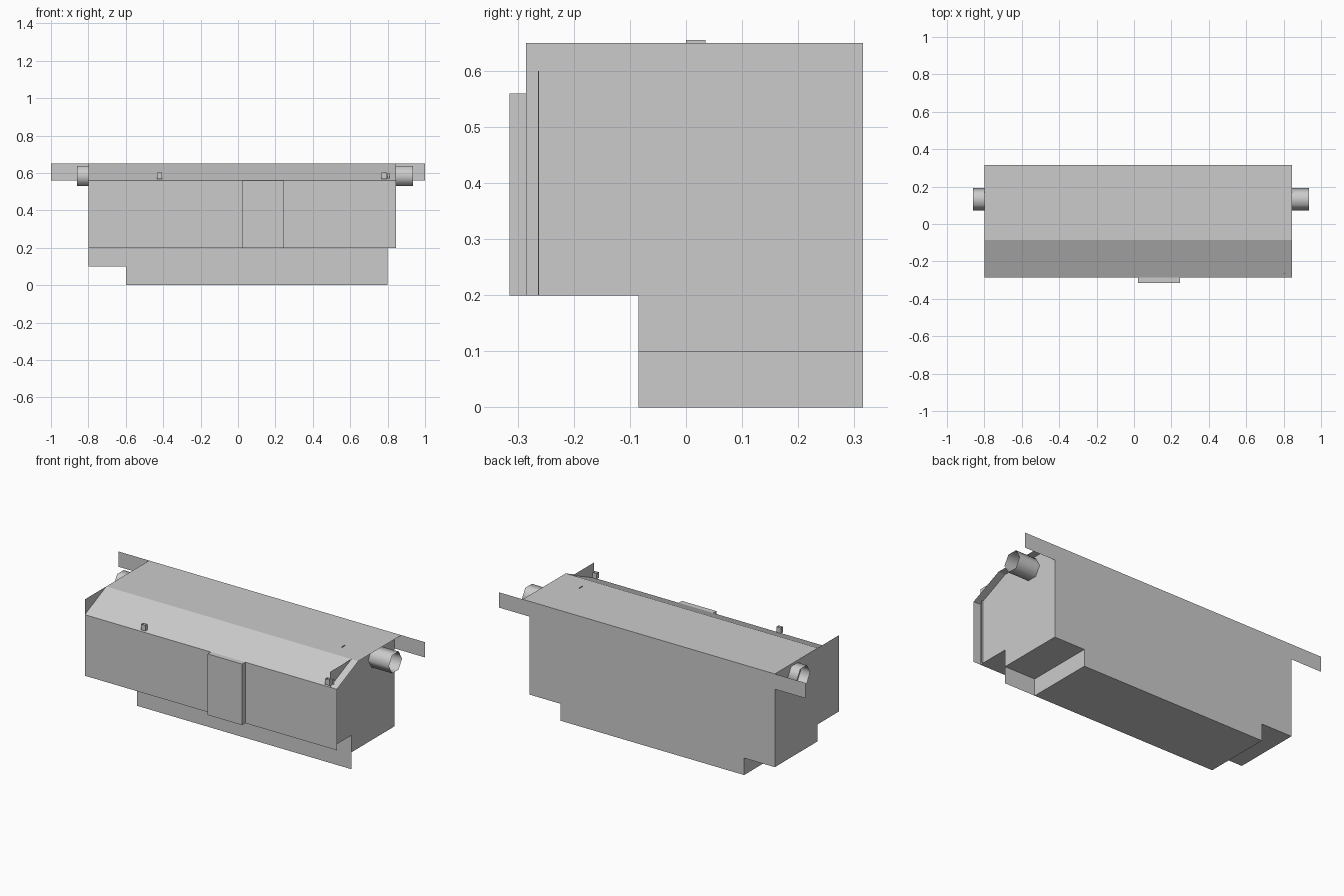
import bpy
import math

if "Cube" in bpy.data.objects:
    bpy.data.objects.remove(bpy.data.objects["Cube"])

# Main planes
L, R, LIP = -0.8, 0.8, 0.845           # end walls and right overhang
F, MID, B = -0.285, -0.085, 0.315      # front, recessed base front, back
Z0, Z1, Z2, ZF, TOP = 0.0, 0.1, 0.2, 0.56, 0.65


def mesh_object(name, verts, faces):
    me = bpy.data.meshes.new(name)
    me.from_pydata(verts, [], faces)
    me.update()
    ob = bpy.data.objects.new(name, me)
    bpy.context.collection.objects.link(ob)
    return ob


def sheet(name, pts):
    """Single flat polygon."""
    return mesh_object(name, pts, [tuple(range(len(pts)))])


def strip(name, x0, x1, profile):
    """Sweep a (y, z) profile along x as an open strip."""
    n = len(profile)
    verts = [(x0, y, z) for y, z in profile] + [(x1, y, z) for y, z in profile]
    return mesh_object(name, verts, [(i, i + n, i + n + 1, i + 1) for i in range(n - 1)])


def box(name, x0, x1, y0, y1, z0, z1):
    bpy.ops.mesh.primitive_cube_add(size=1)
    ob = bpy.context.object
    ob.name = name
    for v in ob.data.vertices:
        v.co = (x1 if v.co.x > 0 else x0, y1 if v.co.y > 0 else y0, z1 if v.co.z > 0 else z0)
    return ob


# Front panel, sloped top and flat roof, overhanging the right end
strip("front_and_roof", L, LIP, [(F, Z2), (F, ZF), (MID, TOP), (B, TOP)])

# End walls, square at the upper front corner
for side, x in (("left", L), ("right", R)):
    profile = [(F, Z2), (MID, Z2), (MID, Z1), (B, Z1), (B, TOP), (F, TOP)]
    if side == "left":
        profile.reverse()
    sheet(side + "_end_wall", [(x, y, z) for y, z in profile])

# Back wall with both lower corners notched
sheet("back_wall", [(x, B, z) for x, z in
                    [(R, TOP), (R, Z1), (0.6, Z1), (0.6, Z0), (-0.6, Z0), (-0.6, Z1), (L, Z1), (L, TOP)]])

# Recessed base front, notched on the left only
sheet("base_front", [(x, MID, z) for x, z in
                     [(L, Z1), (-0.6, Z1), (-0.6, Z0), (R, Z0), (R, Z2), (L, Z2)]])

# Undersides: overhang, stepped base
strip("overhang_underside", L, R, [(MID, Z2), (F, Z2)])
steps = [(L, Z1), (-0.6, Z1), (-0.6, Z0), (0.6, Z0), (0.6, Z1), (R, Z1)]
n = len(steps)
mesh_object("base_underside",
            [(x, MID, z) for x, z in steps] + [(x, B, z) for x, z in steps],
            [(i, i + n, i + n + 1, i + 1) for i in range(n - 1)])

# Mounting flanges at the back
for side, x0, x1 in (("left", -1.0, L), ("right", R, 1.0)):
    sheet(side + "_flange", [(x1, B, ZF), (x0, B, ZF), (x0, B, TOP), (x1, B, TOP)])

# Raised central cover on the front
box("front_cover", 0.022, 0.247, -0.315, F, Z2, ZF)

# Narrow seam strip on the right end
box("seam_strip", R, R + 0.01, -0.264, -0.262, Z2, 0.6)

# Open six-sided pipe stubs
for side, x0, x1 in (("left", -0.86, L), ("right", R, 0.935)):
    bpy.ops.mesh.primitive_cylinder_add(vertices=6, radius=0.061, depth=x1 - x0, end_fill_type='NOTHING',
                                        location=((x0 + x1) / 2, 0.132, 0.583),
                                        rotation=(math.radians(90), 0, math.radians(90)))
    pipe = bpy.context.object
    pipe.name = side + "_pipe"
    # turn so the hexagon has flat top and bottom
    for v in pipe.data.vertices:
        v.co.x, v.co.y = v.co.y, -v.co.x
    for p in pipe.data.polygons:
        p.use_smooth = True

# Small latches on the slope: open vertical sleeves
for i, x in enumerate((-0.42, 0.782)):
    x0, x1, y0, y1 = x - 0.014, x + 0.014, -0.284, -0.264
    ring = [(x0, y0), (x1, y0), (x1, y1), (x0, y1)]
    mesh_object("latch_%d" % (i + 1),
                [(a, b, 0.568) for a, b in ring] + [(a, b, 0.602) for a, b in ring],
                [(k, (k + 1) % 4, (k + 1) % 4 + 4, k + 4) for k in range(4)])

# Tiny upright tab on the roof
sheet("roof_tab", [(0.675, 0.0, TOP), (0.675, 0.035, TOP), (0.675, 0.035, 0.655), (0.675, 0.0, 0.655)])

# Pipes start at quarter-turn orientation: correct to flat-topped hexagon
for side in ("left", "right"):
    ob = bpy.data.objects[side + "_pipe"]
    pts = [ob.matrix_basis @ v.co for v in ob.data.vertices]
    if max(p.z for p in pts) - min(p.z for p in pts) > 0.11:
        for v in ob.data.vertices:
            v.co.x, v.co.y = v.co.y, -v.co.x
